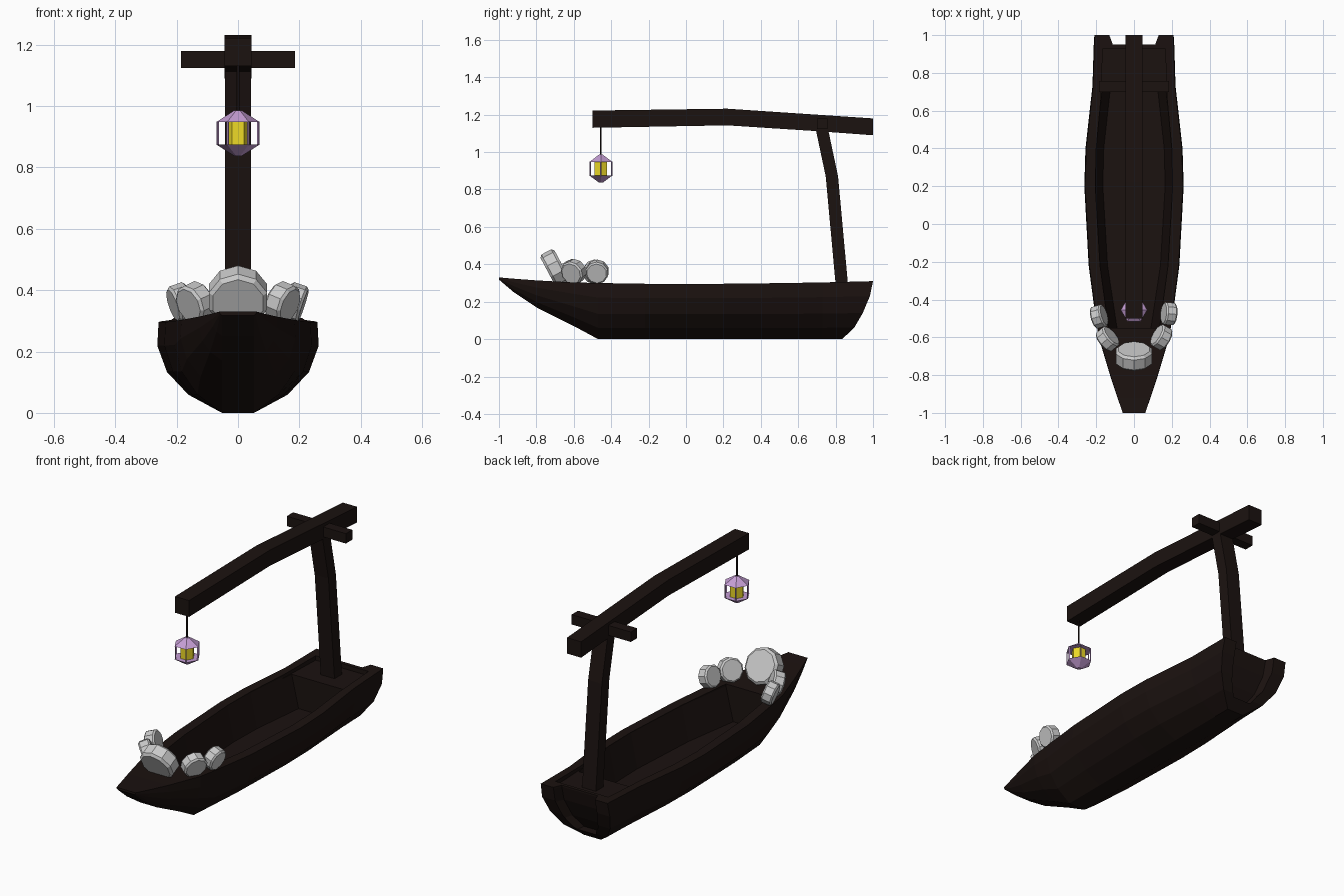
import bpy, bmesh, math
from mathutils import Vector

if "Cube" in bpy.data.objects:
    bpy.data.objects.remove(bpy.data.objects["Cube"])


def material(name, rgb):
    m = bpy.data.materials.new(name)
    m.diffuse_color = (*rgb, 1)
    m.use_nodes = True
    m.node_tree.nodes["Principled BSDF"].inputs["Base Color"].default_value = m.diffuse_color
    return m


WOOD = material("dark_wood", (0.011, 0.006, 0.005))
PURPLE = material("lantern_purple", (0.56, 0.34, 0.66))
YELLOW = material("lantern_glow", (0.85, 0.70, 0.02))


def finish(name, bm, mat=None):
    bmesh.ops.recalc_face_normals(bm, faces=bm.faces)
    me = bpy.data.meshes.new(name)
    bm.to_mesh(me)
    bm.free()
    ob = bpy.data.objects.new(name, me)
    bpy.context.collection.objects.link(ob)
    if mat:
        me.materials.append(mat)
    return ob


def loft(name, stations, mat=None):
    """Closed solid through half-sections (x > 0), mirrored across x = 0."""
    bm = bmesh.new()
    rings = []
    for half in stations:
        pts = list(half) + [(-x, y, z) for x, y, z in reversed(half)]
        rings.append([bm.verts.new(p) for p in pts])
    n = len(rings[0])
    for a, b in zip(rings, rings[1:]):
        for i in range(n):
            j = (i + 1) % n
            bm.faces.new((a[i], a[j], b[j], b[i]))
    for r in (rings[0], rings[-1]):
        for i in range(n // 2 - 1):
            bm.faces.new((r[i], r[i + 1], r[n - 2 - i], r[n - 1 - i]))
    return finish(name, bm, mat)


def cone(name, r1, r2, z1, z2, xy, sides, mat=None):
    bm = bmesh.new()
    bmesh.ops.create_cone(bm, cap_ends=True, segments=sides, radius1=r1, radius2=r2, depth=z2 - z1)
    ob = finish(name, bm, mat)
    ob.location = (xy[0], xy[1], (z1 + z2) / 2)
    ob.rotation_euler.z = math.pi / 2
    return ob


def cut(target, cutter):
    mod = target.modifiers.new("cut", 'BOOLEAN')
    mod.operation, mod.solver, mod.object = 'DIFFERENCE', 'EXACT', cutter
    bpy.context.view_layer.objects.active = target
    bpy.ops.object.modifier_apply(modifier=mod.name)
    bpy.data.objects.remove(cutter)


# Hull: stations of (y, gunwale half width, keel z, gunwale z)
KEEL = 0.052
SECTION = [(0, 0), (0.52, 0.2), (0.85, 0.45), (1, 0.74), (0.98, 1)]
STATIONS = [(-1, 0.06, 0.318, 0.33), (-0.92, 0.087, 0.25, 0.323), (-0.8, 0.127, 0.17, 0.314),
            (-0.6, 0.187, 0.07, 0.303), (-0.47, 0.207, 0, 0.300), (-0.22, 0.24, 0, 0.296),
            (0.2, 0.263, 0, 0.296), (0.4, 0.257, 0, 0.298), (0.73, 0.22, 0, 0.303)]
hull_rings = [[(KEEL + (w - KEEL) * fx, y, b + (t - b) * fz) for fx, fz in SECTION]
              for y, w, b, t in STATIONS]
STERN_Y = [0.835, 0.90, 0.945, 0.983, 1.0]
hull_rings.append([(KEEL + (0.212 - KEEL) * fx, y, 0.31 * fz)
                   for (fx, fz), y in zip(SECTION, STERN_Y)])
hull = loft("hull", hull_rings, WOOD)

# Hollow inside of the boat
PIT = [(-0.55, 0.09, 0.135), (-0.22, 0.14, 0.18), (0.2, 0.165, 0.205), (0.4, 0.16, 0.20), (0.72, 0.125, 0.17)]
cut(hull, loft("pit_cutter", [[(f, y, 0.10), (t, y, 0.29), (t, y, 0.5)] for y, f, t in PIT]))

# Lowered stern deck between the gunwales
cut(hull, loft("deck_cutter", [[(w, y, 0.283), (w, y, 0.5)] for y, w in ((0.6, 0.178), (0.93, 0.165))]))

# Recessed transom, open at the top
RECESS = [(0.05, 0.84, 0.05), (0.09, 0.885, 0.12), (0.112, 0.93, 0.22), (0.112, 0.95, 0.30), (0.112, 0.95, 0.5)]
cut(hull, loft("transom_cutter", [RECESS, [(x * 1.4, y + 0.12, z) for x, y, z in RECESS]]))

# Leaning post, bent beam and crossbar
loft("post", [[(0.043, y - 0.033, z), (0.043, y + 0.033, z)]
              for y, z in ((0.836, 0.26), (0.78, 0.87), (0.725, 1.13))], WOOD)
loft("beam", [[(0.044, y, a), (0.044, y, b)] for y, a, b in
              ((-0.5, 1.13, 1.222), (0.22, 1.143, 1.232), (0.7, 1.112, 1.20), (1, 1.09, 1.18))], WOOD)
loft("crossbar", [[(0.185, y, 1.124), (0.185, y, 1.18)] for y in (0.70, 0.757)], WOOD)

# Hanging lantern
LY = -0.455
cone("lantern_cord", 0.005, 0.005, 0.98, 1.14, (0, LY), 6, WOOD)
cone("lantern_roof", 0.07, 0.012, 0.948, 0.986, (0, LY), 6, PURPLE)
cone("lantern_base", 0.012, 0.07, 0.837, 0.874, (0, LY), 6, PURPLE)
cone("lantern_light", 0.038, 0.038, 0.873, 0.949, (0, LY), 6, YELLOW)
for i in range(6):
    a = i * math.pi / 3
    cone(f"lantern_bar_{i + 1}", 0.004, 0.004, 0.873, 0.949,
         (0.066 * math.cos(a), LY + 0.066 * math.sin(a)), 4, PURPLE)

# Bow stones: centre, radius, thickness, heading from the front, downward tilt
STONES = [((0, -0.70, 0.378), 0.10, 0.085, 0, 28),
          ((0.145, -0.60, 0.36), 0.066, 0.062, 60, 20), ((-0.14, -0.608, 0.36), 0.066, 0.062, -50, 20),
          ((0.185, -0.475, 0.36), 0.062, 0.06, 85, 18), ((-0.185, -0.49, 0.36), 0.062, 0.06, -74, 18)]
for i, (c, r, d, heading, tilt) in enumerate(STONES):
    ob = cone(f"bow_stone_{i + 1}", r, r, -d / 2, d / 2, (0, 0), 10)
    h, t = math.radians(heading), math.radians(tilt)
    axis = Vector((math.sin(h) * math.cos(t), -math.cos(h) * math.cos(t), -math.sin(t)))
    ob.location = c
    ob.rotation_euler = axis.to_track_quat('Z', 'Y').to_euler()
    bev = ob.modifiers.new("rim", 'BEVEL')
    bev.width, bev.segments = r * 0.13, 1
    bev.limit_method, bev.angle_limit = 'ANGLE', math.radians(50)
